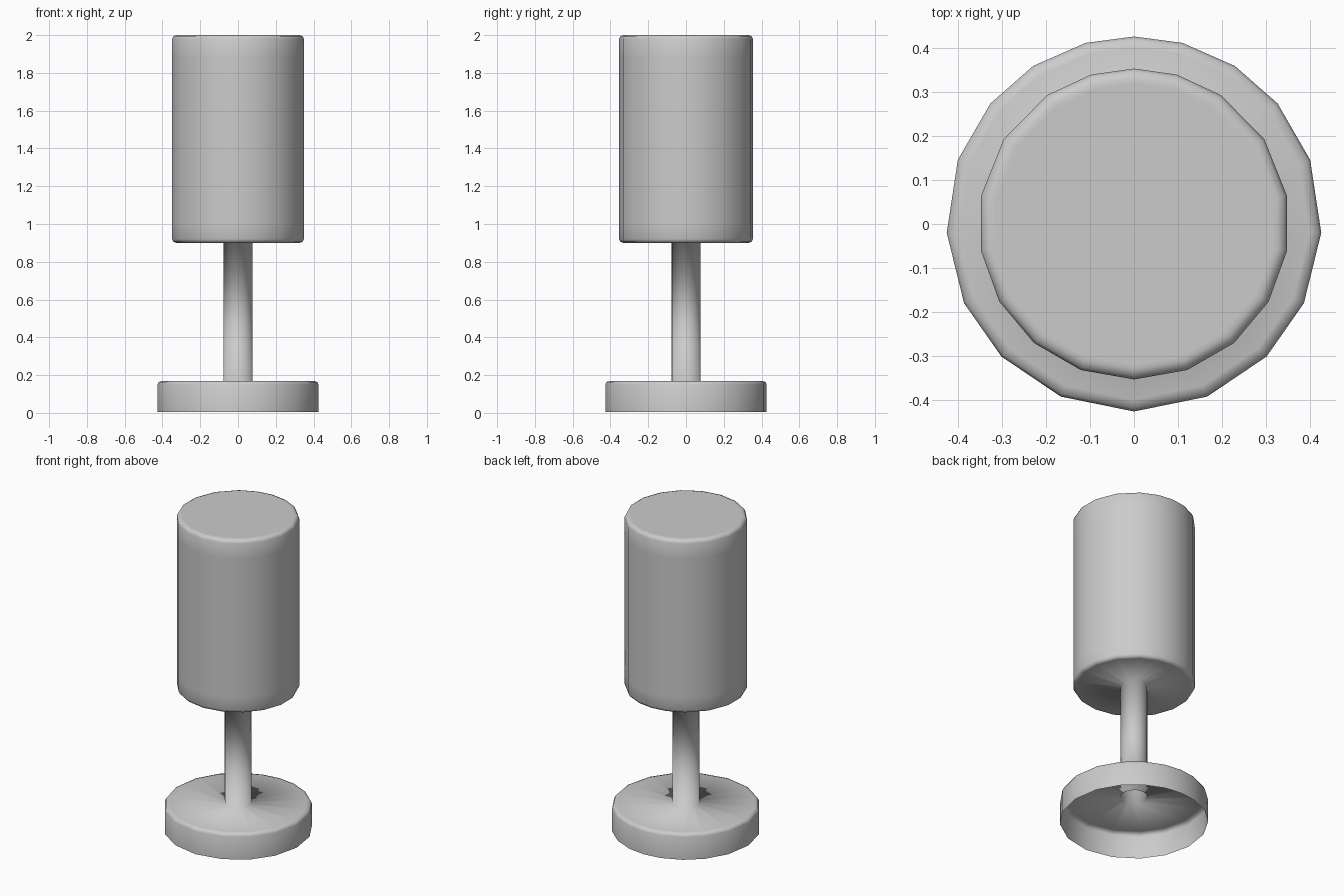
import bpy, bmesh
from math import sin, cos, radians

if "Cube" in bpy.data.objects:
    bpy.data.objects.remove(bpy.data.objects["Cube"])

# Facet angles measured from +y, mirrored across x (18 uneven sides)
BASE_ANGLES = [0, 15, 32.5, 50, 70, 92.7, 115, 135, 157, 180]
SHADE_ANGLES = [0, 16, 34, 57, 79.5, 99.8, 120, 140, 160, 180]


def full_circle(half):
    return half + [360 - a for a in reversed(half[1:-1])]


# Profile rings from foot to cap: radius, height, facet angles
B, S = full_circle(BASE_ANGLES), full_circle(SHADE_ANGLES)
profile = [
    # hollow base, open underneath
    (0.427, 0.005, B), (0.427, 0.15, B), (0.42, 0.164, B), (0.40, 0.17, B),
    # stem
    (0.078, 0.17, S), (0.078, 0.90, S),
    # closed shade with small rounded rims
    (0.332, 0.90, S), (0.347, 0.905, S), (0.354, 0.92, S), (0.354, 1.00, S),
    (0.354, 1.88, S), (0.354, 1.98, S), (0.347, 1.994, S), (0.332, 2.0, S),
    (0.32, 2.0, S),
]


def lathe(name, rings):
    bm = bmesh.new()
    loops = [[bm.verts.new((r * sin(radians(a)), r * cos(radians(a)), z))
              for a in angles] for r, z, angles in rings]
    for low, high in zip(loops, loops[1:]):
        n = len(low)
        for i in range(n):
            j = (i + 1) % n
            # angles run clockwise, so this order faces outward
            bm.faces.new((low[j], low[i], high[i], high[j]))
    bm.faces.new(list(reversed(loops[-1])))
    for f in bm.faces:
        f.smooth = True
    mesh = bpy.data.meshes.new(name)
    bm.to_mesh(mesh)
    bm.free()
    obj = bpy.data.objects.new(name, mesh)
    bpy.context.collection.objects.link(obj)
    return obj


# Base, stem and shade flow into each other as one turned surface
lathe("table_lamp_body", profile)
